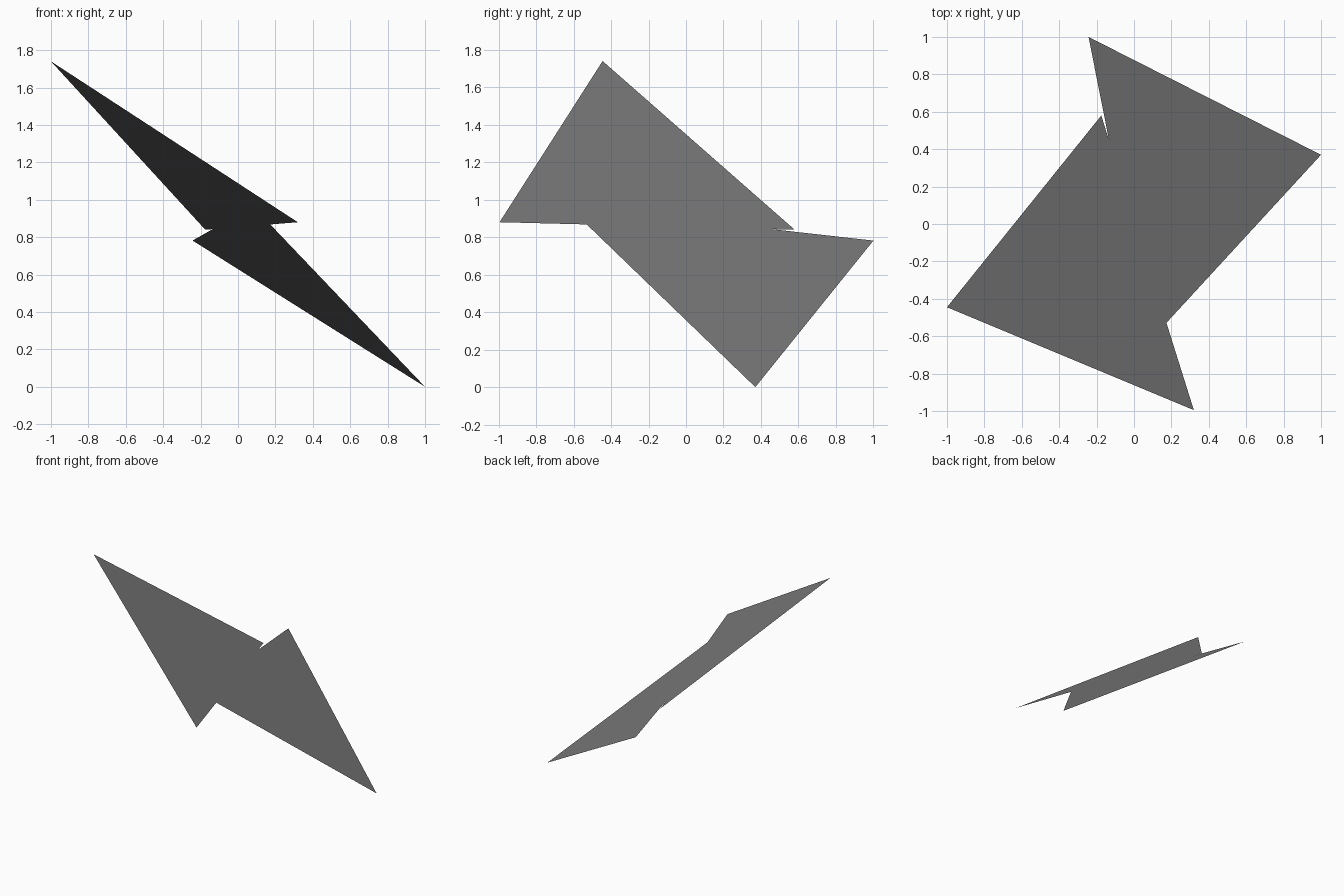
import bpy
import bmesh

cube = bpy.data.objects.get("Cube")
if cube:
    bpy.data.objects.remove(cube, do_unlink=True)

GREY = (0.2, 0.2, 0.2, 1.0)
mat = bpy.data.materials.new("dark grey")
mat.use_nodes = True
mat.diffuse_color = GREY
mat.node_tree.nodes["Principled BSDF"].inputs["Base Color"].default_value = GREY


def sheet(name, corners):
    """Flat single-sided triangle, facing up."""
    bm = bmesh.new()
    face = bm.faces.new([bm.verts.new(c) for c in corners])
    face.normal_update()
    if face.normal.z < 0:
        face.normal_flip()
    mesh = bpy.data.meshes.new(name)
    bm.to_mesh(mesh)
    bm.free()
    mesh.materials.append(mat)
    obj = bpy.data.objects.new(name, mesh)
    bpy.context.collection.objects.link(obj)


# Two overlapping sheets lying in nearly the same sloping plane
sheet("upper_sheet", [(-1, -0.445, 1.74), (0.32, -0.995, 0.88), (-0.175, 0.58, 0.84)])
sheet("lower_sheet", [(1, 0.37, 0), (-0.243, 1, 0.782), (0.08, -0.63, 0.965)])
